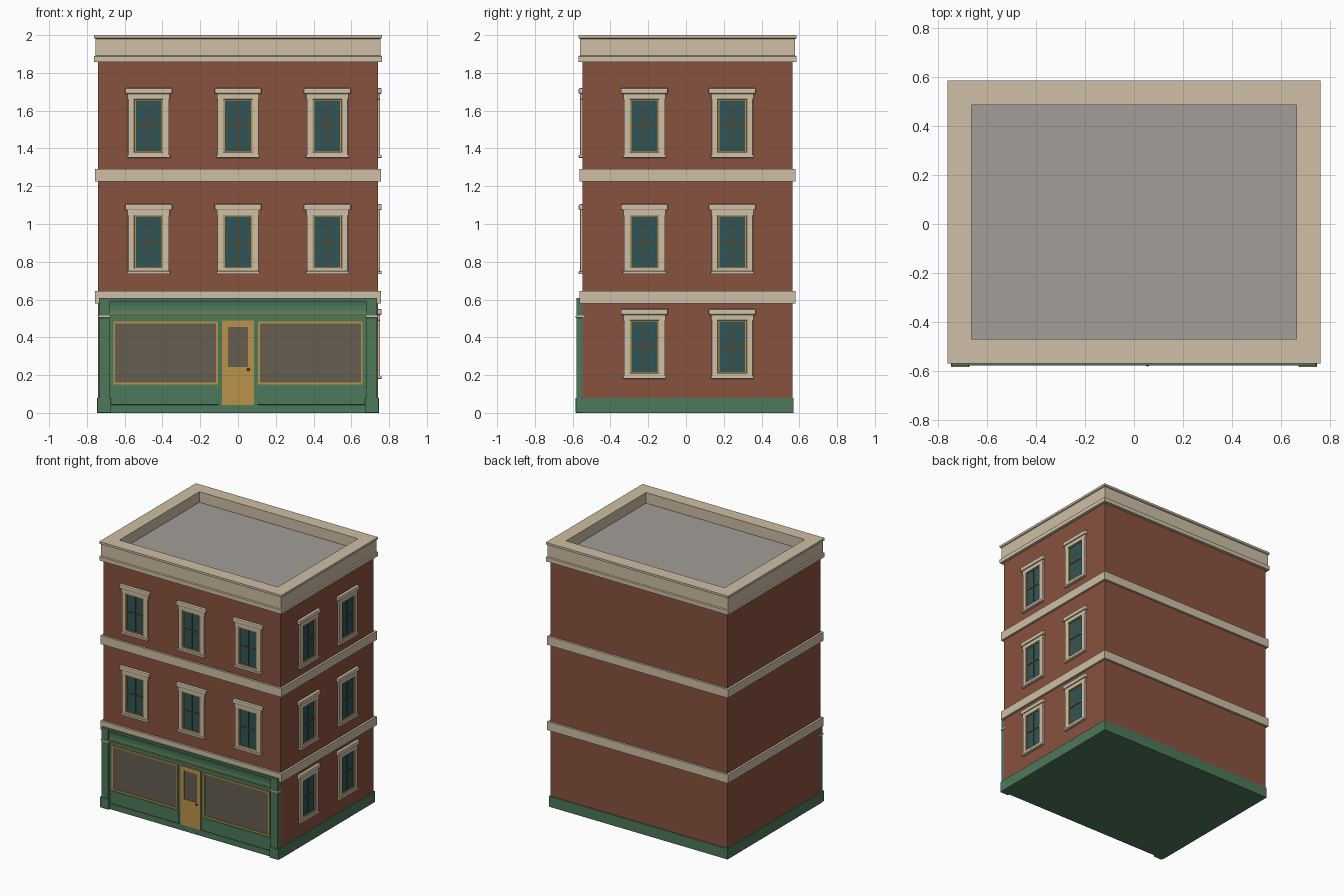
import bpy, bmesh, math
from mathutils import Matrix

if "Cube" in bpy.data.objects:
    bpy.data.objects.remove(bpy.data.objects["Cube"])


def material(name, rgb):
    m = bpy.data.materials.new(name)
    m.diffuse_color = (*rgb, 1)
    m.use_nodes = True
    m.node_tree.nodes["Principled BSDF"].inputs["Base Color"].default_value = m.diffuse_color
    return m


BRICK = material("brick", (0.25, 0.085, 0.05))
STONE = material("stone", (0.62, 0.52, 0.38))
GREEN = material("green_paint", (0.075, 0.19, 0.105))
GOLD = material("gold_wood", (0.50, 0.29, 0.07))
DARK = material("dark_wood", (0.10, 0.06, 0.025))
GLASS = material("window_glass", (0.03, 0.09, 0.095))
SHOPGLASS = material("shop_glass", (0.13, 0.11, 0.08))
ROOF = material("roof_grey", (0.36, 0.34, 0.31))


def finish(name, bm, mats):
    bmesh.ops.recalc_face_normals(bm, faces=bm.faces)
    me = bpy.data.meshes.new(name)
    bm.to_mesh(me)
    bm.free()
    for m in mats:
        me.materials.append(m)
    ob = bpy.data.objects.new(name, me)
    bpy.context.collection.objects.link(ob)
    return ob


def boxes(name, items):
    """items: (x0, x1, y0, y1, z0, z1, material, bevel width)"""
    bm = bmesh.new()
    mats = []
    for x0, x1, y0, y1, z0, z1, mat, bev in items:
        if mat not in mats:
            mats.append(mat)
        tmp = bmesh.new()
        M = Matrix.Translation(((x0 + x1) / 2, (y0 + y1) / 2, (z0 + z1) / 2)) @ \
            Matrix.Diagonal((x1 - x0, y1 - y0, z1 - z0, 1))
        bmesh.ops.create_cube(tmp, size=1, matrix=M)
        if bev:
            bmesh.ops.bevel(tmp, geom=tmp.edges[:], offset=bev, segments=2,
                            profile=0.5, affect='EDGES')
        for f in tmp.faces:
            f.material_index = mats.index(mat)
        me = bpy.data.meshes.new("tmp")
        tmp.to_mesh(me)
        tmp.free()
        bm.from_mesh(me)
        bpy.data.meshes.remove(me)
    return finish(name, bm, mats)


HX, HY, CY = 0.74, 0.555, 0.008     # wall half sizes and centre
FRONT = CY - HY


def ring_box(name, out, z0, z1, mat):
    """Box that stands out from the walls by a margin"""
    return boxes(name, [(-HX - out, HX + out, CY - HY - out, CY + HY + out, z0, z1, mat, 0)])


# Brick body, plinth and stone string courses
ring_box("brick_walls", 0, 0.005, 1.87, BRICK)
ring_box("plinth", 0.007, 0, 0.08, GREEN)
for name, z in (("lower_string_course", 0.58), ("upper_string_course", 1.225)):
    ring_box(name, 0.016, z, z + 0.065, STONE)

# Parapet: stepped profile lofted around the building
bm = bmesh.new()
rings = []
for off, z in ((-0.02, 1.857), (0.022, 1.857), (0.022, 1.888), (0.014, 1.892), (0.014, 1.98),
               (0.022, 1.984), (0.022, 2.0), (-0.077, 2.0), (-0.077, 1.91)):
    rings.append([bm.verts.new((sx * (HX + off), CY + sy * (HY + off), z))
                  for sx, sy in ((-1, -1), (1, -1), (1, 1), (-1, 1))])
for a, b in zip(rings, rings[1:]):
    for i in range(4):
        j = (i + 1) % 4
        bm.faces.new((a[i], a[j], b[j], b[i]))
finish("parapet", bm, [STONE])
boxes("roof_deck", [(-0.67, 0.67, CY - 0.485, CY + 0.485, 1.88, 1.92, ROOF, 0)])

# One sash window, front faces -y, origin at the wall face and sill bottom
win = [(-0.082, 0.082, -0.003, 0.01, 0.02, 0.325, GLASS, 0),
       (-0.125, 0.125, -0.021, 0.01, 0.338, 0.37, STONE, 0.007),
       (-0.112, 0.112, -0.013, 0.01, 0.31, 0.345, STONE, 0.003),
       (-0.115, 0.115, -0.021, 0.01, 0.0, 0.016, STONE, 0.004),
       (-0.108, 0.108, -0.013, 0.01, 0.01, 0.03, STONE, 0.003),
       (-0.08, 0.08, -0.009, 0.01, 0.305, 0.317, GOLD, 0),
       (-0.08, 0.08, -0.009, 0.01, 0.024, 0.036, GOLD, 0),
       (-0.07, 0.07, -0.007, 0.01, 0.166, 0.176, DARK, 0),
       (-0.004, 0.004, -0.006, 0.01, 0.03, 0.31, DARK, 0)]
for s in (-1, 1):
    for a, b, d, z0, z1, mat, bev in ((0.076, 0.109, -0.013, 0.012, 0.34, STONE, 0.004),
                                      (0.068, 0.08, -0.009, 0.026, 0.315, GOLD, 0)):
        x0, x1 = sorted((s * a, s * b))
        win.append((x0, x1, d, 0.01, z0, z1, mat, bev))
first = boxes("window", win)
spots = [((x, FRONT, z), 0) for z in (0.735, 1.35) for x in (-0.473, 0, 0.473)]
spots += [((HX, y, z), math.pi / 2) for z in (0.18, 0.735, 1.35) for y in (-0.22, 0.245)]
for i, (loc, rot) in enumerate(spots):
    ob = first if i == 0 else bpy.data.objects.new("window", first.data)
    if i:
        bpy.context.collection.objects.link(ob)
    ob.location = loc
    ob.rotation_euler.z = rot

# Shopfront: backing, kick board and corner pilasters with caps
BACK = FRONT + 0.01
shop = [(-0.735, 0.735, -0.560, BACK, 0, 0.6, GREEN, 0),
        (-0.69, 0.69, -0.567, BACK, 0, 0.043, GREEN, 0)]
caps = []
for s in (-1, 1):
    def mirrored(a, b):
        return sorted((s * a, s * b))
    shop += [(*mirrored(0.68, 0.737), -0.58, BACK, 0, 0.608, GREEN, 0),
             (*mirrored(0.672, 0.746), -0.584, BACK, 0, 0.08, GREEN, 0.003),
             (*mirrored(0.10, 0.672), -0.565, BACK, 0.043, 0.14, GREEN, 0.003)]
    caps.append((*mirrored(0.674, 0.742), -0.584, BACK, 0.503, 0.516, STONE, 0.004))
boxes("shopfront", shop)
boxes("pilaster_caps", caps)

# Fascia: concave profile swept across the front
bm = bmesh.new()
prof = [(BACK, 0.608), (-0.577, 0.608), (-0.577, 0.597), (-0.571, 0.585), (-0.568, 0.568),
        (-0.568, 0.545), (-0.571, 0.53), (-0.571, 0.522), (BACK, 0.522)]
face = bm.faces.new([bm.verts.new((-0.69, y, z)) for y, z in prof])
ext = bmesh.ops.extrude_face_region(bm, geom=[face])["geom"]
bmesh.ops.translate(bm, vec=(1.38, 0, 0),
                    verts=[v for v in ext if isinstance(v, bmesh.types.BMVert)])
finish("fascia", bm, [GREEN])
boxes("fascia_trim", [(-0.685, 0.685, -0.574, BACK, 0.518, 0.525, GOLD, 0)])


def framed(name, x0, x1, z0, z1, w):
    """Gold frame around a pane of shop glass"""
    y, yb = -0.567, BACK
    boxes(name, [(x0, x1, y, yb, z0, z0 + w, GOLD, 0), (x0, x1, y, yb, z1 - w, z1, GOLD, 0),
                 (x0, x0 + w, y, yb, z0 + w, z1 - w, GOLD, 0),
                 (x1 - w, x1, y, yb, z0 + w, z1 - w, GOLD, 0),
                 (x0 + w, x1 - w, -0.562, yb, z0 + w, z1 - w, SHOPGLASS, 0)])


framed("left_shop_window", -0.66, -0.107, 0.15, 0.484, 0.01)
framed("right_shop_window", 0.107, 0.66, 0.15, 0.484, 0.01)

# Door with upper glass and a small knob
framed("door_upper", -0.085, 0.085, 0.21, 0.488, 0.032)
boxes("door_lower", [(-0.085, 0.085, -0.567, BACK, 0.043, 0.242, GOLD, 0)])
bm = bmesh.new()
bmesh.ops.create_uvsphere(bm, u_segments=12, v_segments=8, radius=0.008,
                          matrix=Matrix.Translation((0.055, -0.573, 0.23)))
knob = finish("door_knob", bm, [DARK])
knob.data.shade_smooth()
